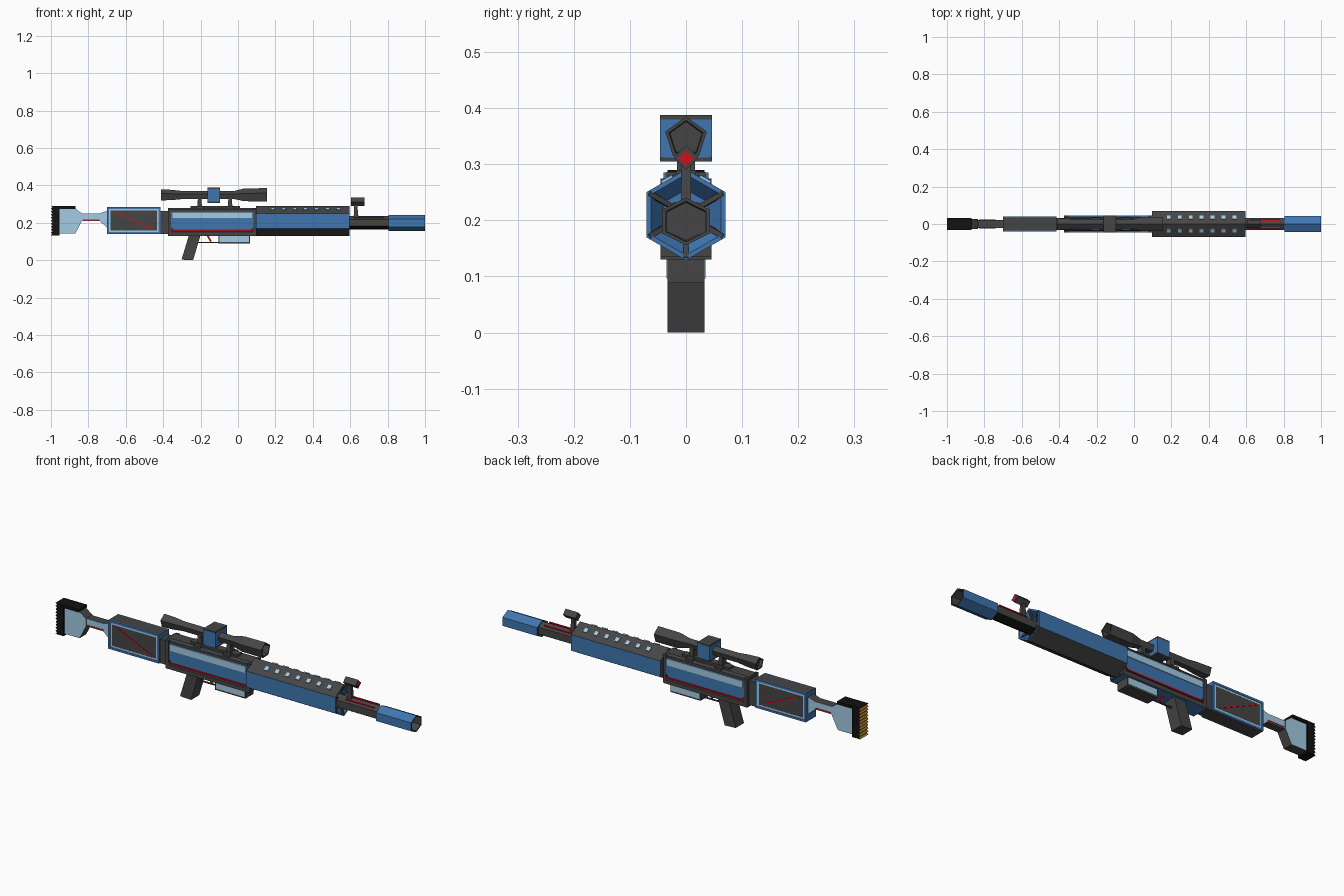
import bpy, bmesh, math
from mathutils import Vector

if "Cube" in bpy.data.objects:
    bpy.data.objects.remove(bpy.data.objects["Cube"])

COLOURS = {
    'dark': (.06, .06, .06, 1), 'black': (.006, .006, .006, 1),
    'blue': (.05, .18, .44, 1), 'light': (.36, .6, .78, 1),
    'red': (.65, .005, .01, 1), 'amber': (.3, .15, .015, 1)}
MATS = {}
for key, col in COLOURS.items():
    MATS[key] = bpy.data.materials.new(key)
    MATS[key].diffuse_color = col


def finish(name, bm, colour):
    """Colour is a material key or a function of (normal, centre)."""
    bmesh.ops.recalc_face_normals(bm, faces=bm.faces)
    used = []
    for f in bm.faces:
        key = colour(f.normal, f.calc_center_median()) if callable(colour) else colour
        if key not in used:
            used.append(key)
        f.material_index = used.index(key)
    me = bpy.data.meshes.new(name)
    bm.to_mesh(me)
    bm.free()
    for key in used:
        me.materials.append(MATS[key])
    ob = bpy.data.objects.new(name, me)
    bpy.context.collection.objects.link(ob)
    return ob


def bridge(bm, rings):
    """Skin a list of vertex loops and cap both ends."""
    vs = [[bm.verts.new(p) for p in r] for r in rings]
    n = len(vs[0])
    for a, b in zip(vs, vs[1:]):
        for i in range(n):
            bm.faces.new((a[i], a[(i + 1) % n], b[(i + 1) % n], b[i]))
    bm.faces.new(vs[0])
    bm.faces.new(vs[-1])


def plate(name, pts, y0, y1, colour):
    """Side profile (x, z) extruded across y."""
    bm = bmesh.new()
    bridge(bm, [[(x, y, z) for x, z in pts] for y in (y0, y1)])
    return finish(name, bm, colour)


def box(name, x0, x1, y0, y1, z0, z1, colour):
    return plate(name, [(x0, z0), (x1, z0), (x1, z1), (x0, z1)], y0, y1, colour)


def loft(name, stations, n, cz, colour, wide=1):
    """Polygonal tube along x from (x, radius) stations, one corner up."""
    bm = bmesh.new()
    ang = [math.tau * i / n for i in range(n)]
    bridge(bm, [[(x, wide * r * math.sin(a), cz + r * math.cos(a)) for a in ang]
                for x, r in stations])
    return finish(name, bm, colour)


def bar(name, p, q, w, colour):
    """Thin square rod between two points."""
    p, q = Vector(p), Vector(q)
    d = (q - p).normalized()
    u = d.cross(Vector((0, 0, 1)) if abs(d.z) < .9 else Vector((1, 0, 0))).normalized() * w / 2
    v = d.cross(u)
    bm = bmesh.new()
    bridge(bm, [[c + u + v, c + u - v, c - u - v, c - u + v] for c in (p, q)])
    return finish(name, bm, colour)


def outer(cz, out, inner):
    """Rule: outward facets one colour, bore another."""
    return lambda n, c: out if n.y * c.y + n.z * (c.z - cz) > 1e-5 else inner


def sided(side, rim):
    return lambda n, c: side if abs(n.y) > .9 else rim


# Butt pad with ridged back
ridges = [(-1 + .008 * (i % 2), .132 + .0079 * i) for i in range(21)]
plate('butt_pad', [(-.955, .132)] + ridges + [(-.87, .29), (-.87, .275), (-.955, .275)],
      -.033, .033, lambda n, c: 'amber' if n.x < -.5 and c.x < -.98 else 'black')

# Butt and thin neck
plate('butt', [(-.96, .142), (-.87, .142), (-.835, .21), (-.835, .25), (-.87, .277), (-.96, .277)],
      -.026, .026, sided('light', 'dark'))
plate('stock_neck', [(-.84, .21), (-.74, .21), (-.695, .17), (-.695, .265), (-.74, .25), (-.84, .25)],
      -.022, .022, sided('light', 'dark'))

# Stock box
plate('stock_box', [(-.7, .14), (-.415, .14), (-.415, .285), (-.7, .285)], -.035, .035,
      lambda n, c: 'dark' if abs(n.z) > .5 else 'blue')
box('receiver_rear', -.42, -.37, -.032, .032, .14, .262, 'dark')

for s, side in ((-1, 'right'), (1, 'left')):
    # Stock side frame, panel and diagonal accent
    for nm, d, t, col in (('outer', 0, .04, 'blue'), ('inner', .009, .037, 'light')):
        x0, x1, z0, z1, w = -.7 + d, -.415 - d, .14 + d, .285 - d, .01
        for i, e in enumerate(((x0, x1, z0, z0 + w), (x0, x1, z1 - w, z1),
                               (x0, x0 + w, z0 + w, z1 - w), (x1 - w, x1, z0 + w, z1 - w))):
            box(f'stock_{nm}_frame_{side}_{i}', e[0], e[1], s * .033, s * t, e[2], e[3], col)
    box(f'stock_panel_{side}', -.682, -.433, s * .033, s * .0365, .158, .267, 'dark')
    bar(f'stock_accent_{side}', (-.66, s * .037, .258), (-.45, s * .037, .165), .005, 'red')
    bar(f'neck_accent_{side}', (-.83, s * .022, .216), (-.74, s * .022, .216), .005, 'red')
    # Receiver side panels
    plate(f'receiver_panel_{side}', [(-.345, .165), (.07, .165), (.082, .18), (.082, .258),
          (-.358, .258), (-.358, .18)], s * .035, s * .043, 'blue')
    box(f'receiver_strip_{side}', -.35, .075, s * .04, s * .046, .225, .258, 'light')
    box(f'receiver_red_line_{side}', -.36, .085, s * .035, s * .046, .157, .163, 'red')
    # Magazine window and barrel accents
    box(f'magazine_panel_{side}', -.1, .06, s * .03, s * .0345, .096, .13, 'light')
    bar(f'barrel_accent_{side}', (.62, s * .02, .229), (.78, s * .02, .229), .006, 'red')
    # Handguard vents on the slanted top facets
    slope = Vector((0, s * .0693, -.04)).normalized()
    normal = Vector((0, s * .5, .866))
    for i in range(7):
        c = Vector((.18 + .0585 * i, s * .033, .271)) + normal * .001
        bar(f'vent_{side}_{i}', c - slope * .011, c + slope * .011, .008, 'light')
        bpy.context.collection.objects[-1].name = f'vent_{side}_{i}'
        bar(f'vent_lip_{side}_{i}', c - slope * .011 + Vector((.012, 0, 0)),
            c + slope * .011 + Vector((.012, 0, 0)), .008, 'light')
        bar(f'vent_core_{side}_{i}', c - slope * .011 + Vector((.006, 0, 0)),
            c + slope * .011 + Vector((.006, 0, 0)), .008, 'light')

# Receiver body with bevelled top edges
bm = bmesh.new()
body = [(-.045, .13), (.045, .13), (.045, .15), (.037, .16), (.037, .27), (.03, .28),
        (-.03, .28), (-.037, .27), (-.037, .16), (-.045, .15)]
bridge(bm, [[(x, y, z) for y, z in body] for x in (-.375, .095)])
finish('receiver', bm, lambda n, c: 'blue' if n.z < -.9 else 'dark')
for x0, x1 in ((-.375, -.358), (.082, .098)):
    box('receiver_end_band', x0, x1, -.045, .045, .135, .275, 'dark')

# Pistol grip, trigger, guard and magazine
plate('grip', [(-.302, .003), (-.24, 0), (-.2, .135), (-.262, .135)], -.033, .033, 'dark')
bar('trigger', (-.145, 0, .1), (-.165, 0, .135), .009, 'red')
bar('trigger_guard', (-.22, 0, .094), (-.1, 0, .094), .006, 'dark')
box('magazine', -.105, .065, -.033, .033, .088, .135, 'dark')

# Hexagonal handguard: dark top and bottom facets, blue sides, recessed front
CZ = .21


def guard_colour(n, c):
    if abs(n.y) > .9:
        return 'blue'
    return 'blue' if c.x > .5 else 'dark'


loft('handguard', [(.095, .081), (.595, .081), (.595, .072), (.56, .045)], 6, CZ, guard_colour)
for i in range(6):
    a = math.tau * i / 6
    p = lambda r, x: (x, r * math.sin(a), CZ + r * math.cos(a))
    bar(f'handguard_spoke_{i}', p(.03, .575), p(.077, .593), .009, 'dark')

# Barrel and hollow muzzle
loft('barrel', [(.55, .036), (.83, .036)], 6, .2,
     lambda n, c: 'black' if n.z < -.3 else 'dark')
loft('muzzle', [(.805, .0425), (1, .0425), (1, .036), (.88, .034)], 6, .198,
     outer(.198, 'blue', 'dark'), 1.15)

# Front sight
plate('sight_post', [(.618, .22), (.645, .22), (.636, .31), (.622, .31)], -.009, .009, 'dark')
loft('sight_head', [(.605, .022), (.675, .022)], 4, .312, 'dark')
loft('sight_dot', [(.67, .014), (.677, .014)], 4, .31, 'red')

# Scope tube, lenses, turret block and mounts
SZ = .346
loft('scope_tube', [(-.4, .022), (-.413, .026), (-.413, .033), (-.35, .03), (-.3, .024), (-.02, .024),
     (.035, .038), (.155, .039), (.155, .032), (.125, .03)], 5, SZ, 'dark')
box('scope_turret', -.163, -.095, -.04, .04, .312, .38, 'blue')
for z in (.305, .38):
    box('turret_rail', -.163, -.095, -.046, .046, z, z + .008, 'dark')
for y in (-.046, .038):
    box('turret_side_rail', -.163, -.095, y, y + .008, .305, .388, 'blue')
box('scope_base', -.255, .01, -.018, .018, .275, .29, 'dark')
for x in (-.205, -.042):
    plate('scope_mount', [(x - .012, .285), (x + .012, .285), (x + .009, .34), (x - .009, .34)],
          -.016, .016, 'dark')
    box('scope_mount_foot', x - .02, x + .02, -.035, .035, .275, .286, 'dark')

for m in bpy.data.materials:
    if m.users and not m.is_grease_pencil:
        m.use_nodes = True
        m.node_tree.nodes["Principled BSDF"].inputs["Base Color"].default_value = m.diffuse_color
